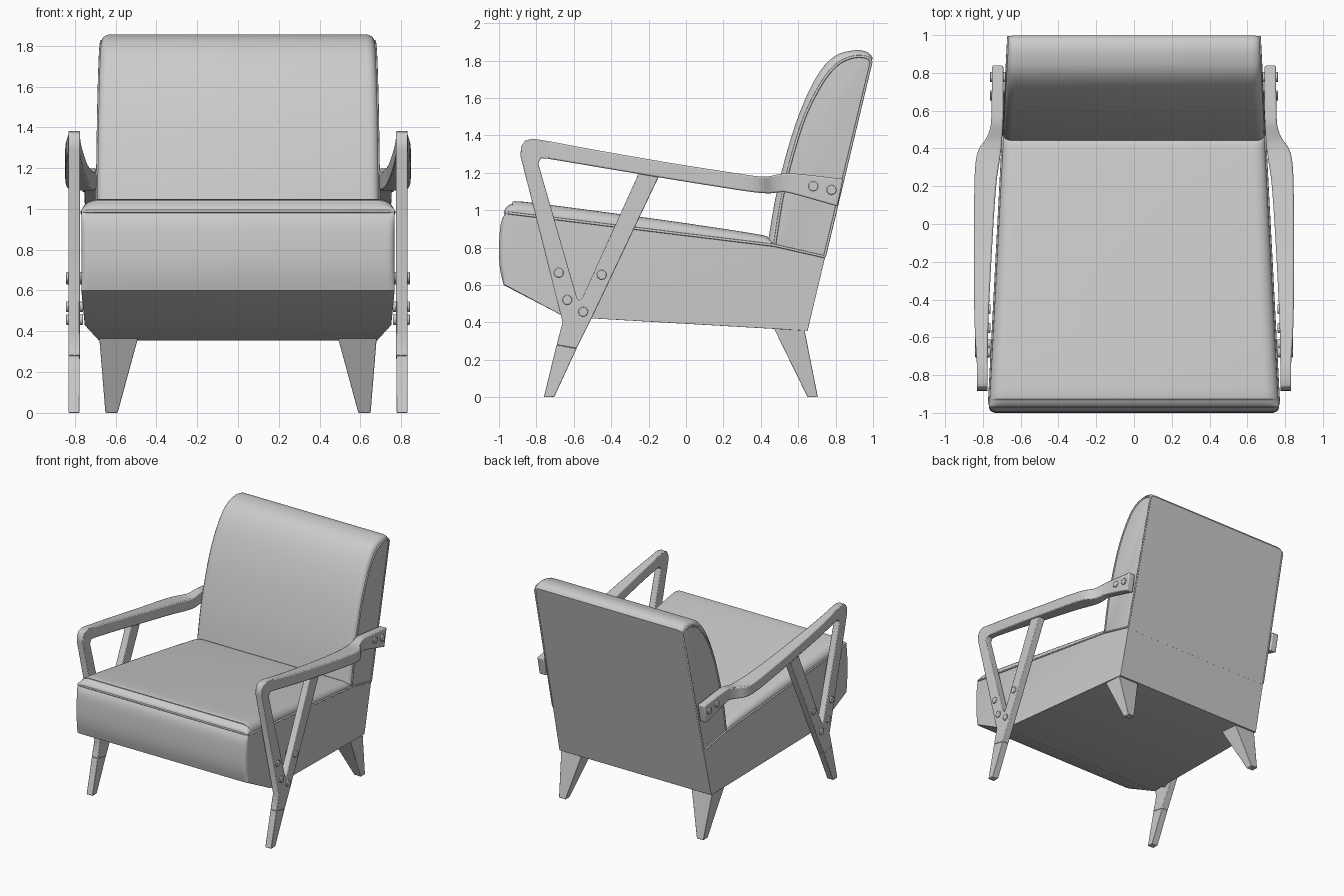
import bpy, bmesh, math

if "Cube" in bpy.data.objects:
    bpy.data.objects.remove(bpy.data.objects["Cube"])


def half_width(y):
    """Plan taper shared by seat and backrest."""
    return 0.77 - (y + 1) * 0.053


def smooth_path(pts, n=4):
    """Catmull-Rom resampling of tuples of any size."""
    p = [pts[0]] + list(pts) + [pts[-1]]
    out = []
    for i in range(1, len(p) - 2):
        for k in range(n):
            t = k / n
            out.append(tuple(
                0.5 * (2 * b + (c - a) * t + (2 * a - 5 * b + 4 * c - d) * t * t
                       + (3 * b - a - 3 * c + d) * t ** 3)
                for a, b, c, d in zip(*p[i - 1:i + 3])))
    return out + [tuple(pts[-1])]


def make(name, rings, bevel=0.0, mirror=False, angle=35):
    """Skin closed rings of points, cap both ends, shade and bevel."""
    bm = bmesh.new()
    rows = [[bm.verts.new(c) for c in r] for r in rings]
    n = len(rows[0])
    for a, b in zip(rows, rows[1:]):
        for i in range(n):
            j = (i + 1) % n
            bm.faces.new((a[i], a[j], b[j], b[i]))
    bm.faces.new(rows[0])
    bm.faces.new(rows[-1])
    bmesh.ops.recalc_face_normals(bm, faces=bm.faces)
    me = bpy.data.meshes.new(name)
    bm.to_mesh(me)
    bm.free()
    ob = bpy.data.objects.new(name, me)
    bpy.context.collection.objects.link(ob)
    bpy.ops.object.select_all(action='DESELECT')
    ob.select_set(True)
    bpy.context.view_layer.objects.active = ob
    bpy.ops.object.shade_smooth_by_angle(angle=math.radians(angle))
    if bevel:
        m = ob.modifiers.new("Bevel", 'BEVEL')
        m.width, m.segments, m.limit_method = bevel, 2, 'ANGLE'
        m.angle_limit = math.radians(40)
    if mirror:
        m = ob.modifiers.new("Mirror", 'MIRROR')
        m.use_axis[0] = True
        m.use_mirror_merge = False
    return ob


def upholstery(name, seam, full, roll, scale=1.0, bevel=0.0):
    """Loft across x from the seam outline to the puffed outline and back."""
    side = []
    for k in range(7):
        a = math.radians(15 * k)
        s, f = scale * (1 - roll * (1 - math.cos(a))), math.sin(a)
        prof = [(p[0] + (q[0] - p[0]) * f, p[1] + (q[1] - p[1]) * f)
                for p, q in zip(seam, full)]
        side.append((s, prof))
    stations = side + [(-s, p) for s, p in reversed(side)]
    return make(name, [[(s * half_width(y), y, z) for y, z in p]
                       for s, p in stations], bevel)


def piping(name, pts, cyclic=False):
    cu = bpy.data.curves.new(name, 'CURVE')
    cu.dimensions = '3D'
    cu.bevel_depth, cu.bevel_resolution = 0.007, 2
    sp = cu.splines.new('POLY')
    sp.points.add(len(pts) - 1)
    for p, c in zip(sp.points, pts):
        p.co = (*c, 1)
    sp.use_cyclic_u = cyclic
    bpy.context.collection.objects.link(bpy.data.objects.new(name, cu))


def slab(name, prof, x0, x1, bevel=0.0):
    return make(name, [[(x, y, z) for y, z in prof] for x in (x0, x1)],
                bevel, True)


def taper_leg(name, bottom, top, z1):
    """Four-sided leg; rectangles are x0, x1, (front y, front-top z shared)."""
    def rect(r, z):
        return [(r[0], r[2], z), (r[1], r[2], z), (r[1], r[3], z), (r[0], r[3], z)]
    return make(name, [rect(bottom, 0), rect(top, z1)], 0.004, True)


# Seat base
front = smooth_path([(-.965, .985), (-.99, .93), (-1, .8), (-.995, .69), (-.975, .6)], 3)
base = front + [(-.65, .43), (.65, .355), (.744, .75), (.47, .81)]
upholstery("seat_base", [(max(y, -.965), z) for y, z in base], base, 0.05, bevel=0.012)

# Seat cushion crown
crown = smooth_path([(-.97, .985), (-.965, 1.01), (-.93, 1.035), (-.87, 1.045),
                     (-.4, .985), (0, .93), (.36, .875), (.44, .855), (.475, .815)])
under = [(.47, .77), (-.95, .95)]
flat = [(y, .995 - (y + .97) * .122) for y, z in crown]
upholstery("seat_cushion", flat + under, crown + under, 0.1, 0.998)

# Backrest
back_full = smooth_path([(.44, .84), (.49, 1.12), (.585, 1.46), (.69, 1.70),
                         (.79, 1.82), (.9, 1.855), (.97, 1.845), (.998, 1.815)])
back_seam = smooth_path([(.475, .82), (.525, 1.12), (.62, 1.46), (.72, 1.67),
                         (.81, 1.78), (.9, 1.82), (.97, 1.815), (.99, 1.79)])
foot = [(.741, .735), (.5, .77)]
upholstery("backrest", back_seam + foot, back_full + foot, 0.07)

# Seam piping
edge = [(.744, .75), (.47, .812), (-.95, .985)]
piping("seat_piping", [(half_width(y), y, z) for y, z in edge]
       + [(.74, -.968, .988), (-.74, -.968, .988)]
       + [(-half_width(y), y, z) for y, z in reversed(edge)])
for sx, label in ((1, "right"), (-1, "left")):
    piping("backrest_piping_" + label,
           [(sx * half_width(y), y, z) for y, z in back_seam + [(.741, .75)]])

# Y-shaped arm support with the rounded front corner
slab("arm_support", [
    (-.692, .28), (-.66, .40), (-.885, 1.29), (-.882, 1.34), (-.86, 1.372),
    (-.82, 1.382), (-.73, 1.368), (-.73, 1.275), (-.775, 1.278), (-.79, 1.25),
    (-.583, .53), (-.57, .515), (-.555, .53), (-.265, 1.17), (-.25, 1.21),
    (-.14, 1.2), (-.15, 1.17), (-.505, .42), (-.585, .26)], .775, .832, 0.005)

# Front foot below the joint line
slab("front_foot", [(-.76, 0), (-.705, 0), (-.585, .26), (-.692, .28)],
     .776, .831, 0.004)

# Armrest: top y, top z, bottom y, bottom z, inner x, outer x
arm = smooth_path([
    (-.74, 1.37, -.74, 1.275, .775, .832), (-.5, 1.325, -.5, 1.235, .77, .845),
    (-.1, 1.255, -.1, 1.168, .75, .848), (.2, 1.208, .2, 1.12, .73, .845),
    (.33, 1.188, .33, 1.1, .712, .838), (.4, 1.18, .4, 1.092, .702, .82),
    (.45, 1.182, .45, 1.09, .698, .785), (.5, 1.192, .5, 1.095, .695, .764),
    (.57, 1.197, .56, 1.09, .692, .755), (.84, 1.167, .81, 1.02, .692, .752)], 3)
make("armrest", [[(xi, yt, zt), (xo, yt, zt), (xo, yb, zb), (xi, yb, zb)]
                 for yt, zt, yb, zb, xi, xo in arm], 0.008, True)

# Back legs
taper_leg("back_leg", (.59, .65, .65, .705), (.49, .68, .47, .632), .368)

# Bolts through the support and the armrest ends
bolts = [(-.68, .665, .76, .842), (-.635, .52, .76, .842), (-.55, .457, .76, .842),
         (-.45, .655, .76, .842), (.68, 1.128, .67, .763), (.778, 1.108, .67, .763)]
for i, (y, z, x0, x1) in enumerate(bolts):
    circle = [(y + .026 * math.cos(a), z + .026 * math.sin(a))
              for a in (math.tau * k / 20 for k in range(20))]
    slab(f"bolt_{i + 1}", circle, x0, x1, 0.004)
